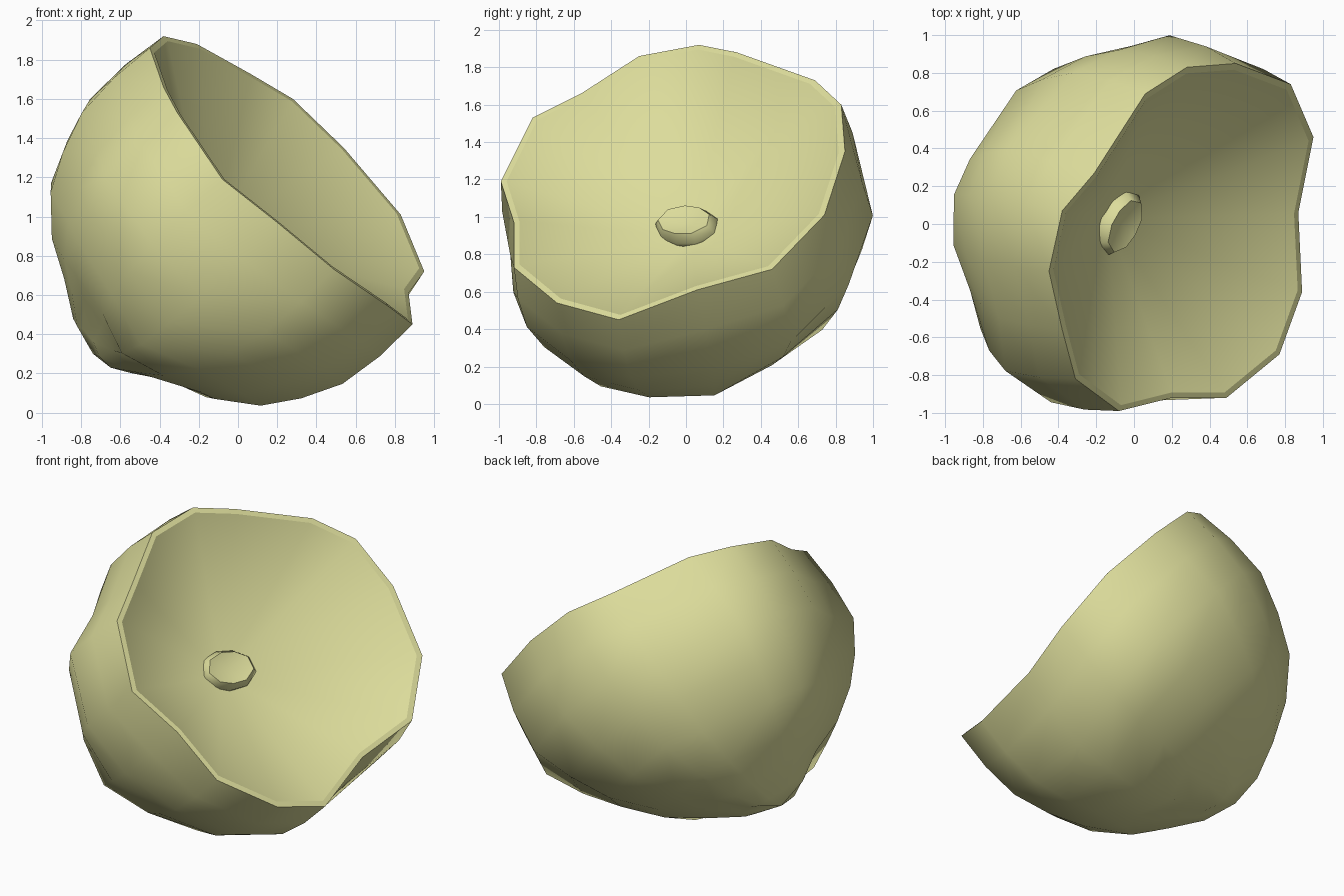
import bpy
import math
from mathutils import Vector

cube = bpy.data.objects.get("Cube")
if cube:
    bpy.data.objects.remove(cube, do_unlink=True)

skin = bpy.data.materials.new("pale_yellow")
skin.use_nodes = True
COLOUR = (0.72, 0.72, 0.33, 1)
skin.diffuse_color = COLOUR
skin.node_tree.nodes["Principled BSDF"].inputs["Base Color"].default_value = COLOUR


def loft(name, rings, start, end, angle, sharp_rings=()):
    """Join closed rings of equal size into a skin, closed by two tip points."""
    count = len(rings[0])
    verts = [point for ring in rings for point in ring]
    faces = []
    for row in range(len(rings) - 1):
        for i in range(count):
            j = (i + 1) % count
            low, high = row * count, (row + 1) * count
            faces.append((low + i, low + j, high + j, high + i))
    for tip, base, flip in ((start, 0, True), (end, (len(rings) - 1) * count, False)):
        verts.append(tip)
        apex = len(verts) - 1
        for i in range(count):
            a, b = base + i, base + (i + 1) % count
            faces.append((b, a, apex) if flip else (a, b, apex))
    mesh = bpy.data.meshes.new(name)
    mesh.from_pydata([tuple(v) for v in verts], [], faces)
    mesh.materials.append(skin)
    obj = bpy.data.objects.new(name, mesh)
    bpy.context.collection.objects.link(obj)
    bpy.ops.object.select_all(action="DESELECT")
    obj.select_set(True)
    bpy.context.view_layer.objects.active = obj
    # Make every face point outward, then smooth all but the crisp edges
    bpy.ops.object.mode_set(mode="EDIT")
    bpy.ops.mesh.select_all(action="SELECT")
    bpy.ops.mesh.normals_make_consistent(inside=False)
    bpy.ops.object.mode_set(mode="OBJECT")
    bpy.ops.object.shade_smooth_by_angle(angle=math.radians(angle))
    for edge in mesh.edges:
        a, b = (v // count for v in edge.vertices)
        if a == b and a in sharp_rings:
            edge.use_edge_sharp = True
    return obj


# Uneven rim of the tilted half shell
rim = [Vector(p) for p in (
    (-.08, -.99, 1.19), (.2, -.92, .97), (.49, -.92, .73), (.77, -.69, .54),
    (.89, -.36, .45), (.87, .06, .61), (.95, .46, .72), (.83, .74, 1.01),
    (.54, .85, 1.35), (.28, .83, 1.6), (.06, .69, 1.73), (-.21, .27, 1.88),
    (-.38, .07, 1.92), (-.45, -.25, 1.86), (-.38, -.56, 1.66), (-.31, -.82, 1.53))]
centre = Vector((.22, -.1, 1.2))
pole = Vector((-.74, .06, .3))
axis = Vector((.68, -.29, .67)).normalized()
hollow = Vector((-.14, .03, .89))

# Percent bulge of the outer shell, keyed by its angle from rim to pole
flat = (0,) * len(rim)
bulges = [
    (0, flat),
    (20, (8, 15, 5, 4, 4, 18, 14, 15, 16, 10, 13, 22, 9, 6, 5, 9)),
    (40, (2, 13, 4, 2, 1, 12, 5, 11, 15, 13, 14, 15, 9, 4, 1, 1)),
    (65, (-9, -3, -2, -6, -8, -3, -1, 0, 2, 7, 4, 2, -3, -4, -5, -8)),
    (90, flat),
]


def shell_ring(degrees, row):
    t = math.radians(degrees)
    return [centre + ((p - centre) * math.cos(t) + (pole - centre) * math.sin(t))
            * (1 + bulge / 100) for p, bulge in zip(rim, row)]


outer = []
for (a, row_a), (b, row_b) in zip(bulges, bulges[1:]):
    outer.append(shell_ring((a + b) / 2, [(u + v) / 2 for u, v in zip(row_a, row_b)]))
    if b < 90:
        outer.append(shell_ring(b, row_b))

# Thin flat lip around a conical hollow
lip = [p + (centre - p) * .035 for p in rim]
loft("half_shell", outer[::-1] + [rim, lip], pole, hollow, 80,
     sharp_rings=(len(outer), len(outer) + 1))

# Small raised, dimpled knob at the heart of the hollow
side = axis.cross(Vector((0, 0, 1))).normalized()
up = side.cross(axis)


def knob_ring(radius, height):
    ring = []
    for i in range(9):
        a = math.tau * i / 9
        r = radius * (1 + .1 * math.sin(2 * a + 1))
        ring.append(hollow + axis * height + side * r * math.cos(a) + up * r * .8 * math.sin(a))
    return ring


loft("centre_knob", [knob_ring(.16, .02), knob_ring(.175, .09), knob_ring(.14, .14)],
     hollow, hollow + axis * .11, 80, sharp_rings=(2,))
